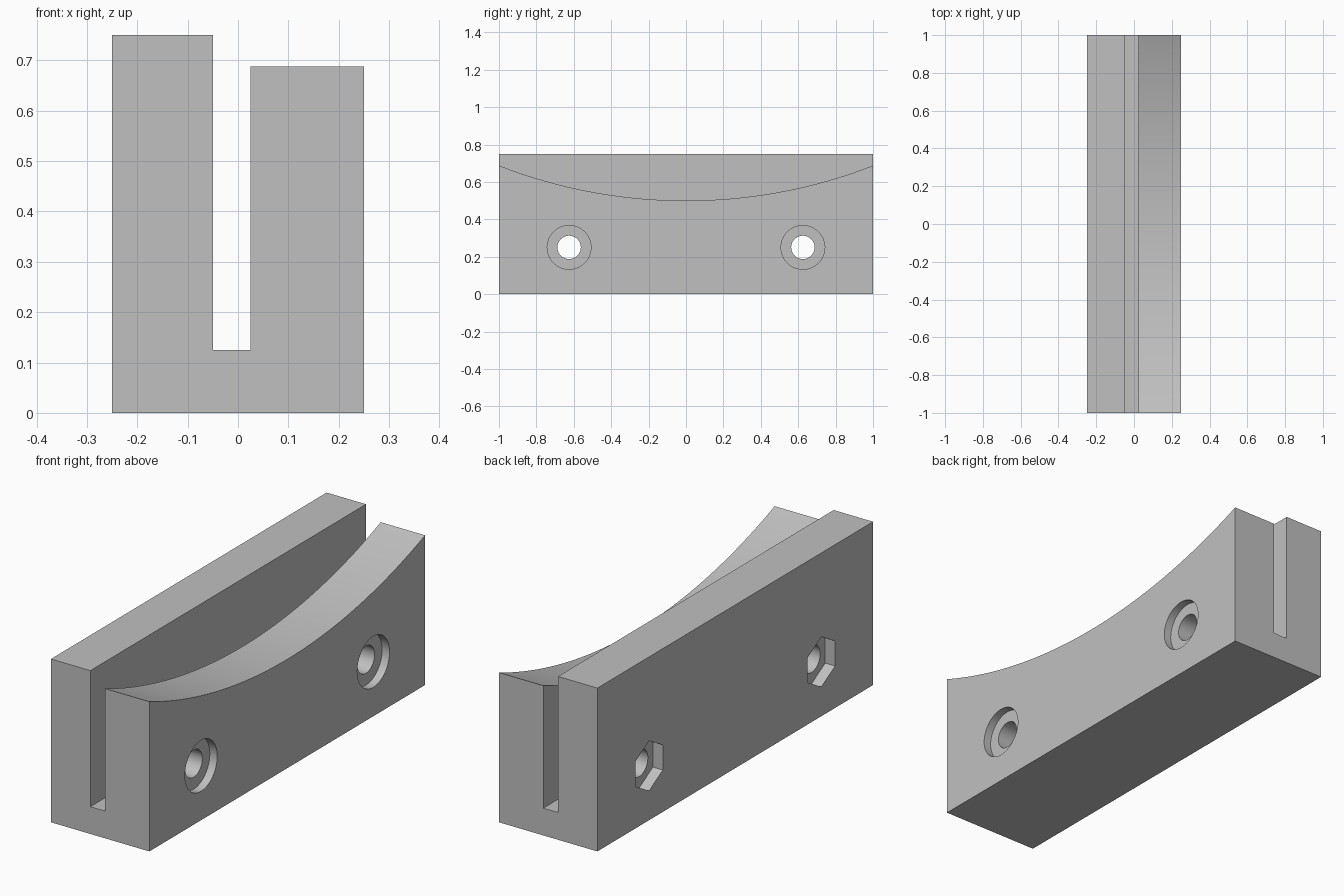
import bpy
import bmesh
import math
from mathutils import Matrix

cube = bpy.data.objects.get("Cube")
if cube:
    bpy.data.objects.remove(cube, do_unlink=True)

grey = bpy.data.materials.new("plain grey")
grey.use_nodes = True
colour = (0.53, 0.53, 0.53, 1)
grey.diffuse_color = colour
grey.node_tree.nodes["Principled BSDF"].inputs["Base Color"].default_value = colour


def add_object(name, bm):
    bmesh.ops.recalc_face_normals(bm, faces=bm.faces)
    mesh = bpy.data.meshes.new(name)
    bm.to_mesh(mesh)
    bm.free()
    mesh.materials.append(grey)
    obj = bpy.data.objects.new(name, mesh)
    bpy.context.collection.objects.link(obj)
    return obj


def cutter(name, radius, x0, x1, y, z, sides):
    """Prism lying along x, with a corner pointing up."""
    bm = bmesh.new()
    bmesh.ops.create_cone(bm, cap_ends=True, segments=sides,
                          radius1=radius, radius2=radius, depth=x1 - x0)
    bmesh.ops.rotate(bm, verts=bm.verts, matrix=Matrix.Rotation(math.pi / 2, 3, "Y"))
    # Put a corner of the polygon at the top
    top = max(bm.verts, key=lambda v: v.co.z)
    turn = math.atan2(top.co.y, top.co.z)
    bmesh.ops.rotate(bm, verts=bm.verts, matrix=Matrix.Rotation(turn, 3, "X"))
    bmesh.ops.translate(bm, verts=bm.verts, vec=((x0 + x1) / 2, y, z))
    obj = add_object(name, bm)
    obj.hide_render = True
    return obj


# Slotted block: U-shaped section run along y
section = [(-0.25, 0), (0.25, 0), (0.25, 0.75), (0.025, 0.75),
           (0.025, 0.125), (-0.05, 0.125), (-0.05, 0.75), (-0.25, 0.75)]
bm = bmesh.new()
face = bm.faces.new([bm.verts.new((x, -1, z)) for x, z in section])
swept = bmesh.ops.extrude_face_region(bm, geom=[face])["geom"]
bmesh.ops.translate(bm, vec=(0, 2, 0),
                    verts=[v for v in swept if isinstance(v, bmesh.types.BMVert)])
body = add_object("slotted_block", bm)

# Hollow arc along the top of one wall
sag = 0.1875
arc_radius = (1 + sag ** 2) / (2 * sag)
cutters = [cutter("arc_cutter", arc_radius, 0, 0.4, 0, 0.5 + arc_radius, 360)]

# Bolt holes with a round counterbore on one side and a nut pocket on the other
for y in (-0.625, 0.625):
    cutters += [cutter("bolt_hole_cutter", 0.0625, -0.4, 0.4, y, 0.25, 48),
                cutter("counterbore_cutter", 0.117, 0.2125, 0.4, y, 0.25, 64),
                cutter("nut_pocket_cutter", 0.115, -0.4, -0.2, y, 0.25, 6)]

# Apply the cuts, then remove the cutters
bpy.context.view_layer.objects.active = body
for tool in cutters:
    cut = body.modifiers.new(tool.name, "BOOLEAN")
    cut.operation = "DIFFERENCE"
    cut.solver = "EXACT"
    cut.object = tool
    bpy.ops.object.modifier_apply(modifier=cut.name)
    bpy.data.objects.remove(tool, do_unlink=True)

bpy.ops.object.select_all(action="DESELECT")
body.select_set(True)
bpy.ops.object.shade_smooth_by_angle(angle=math.radians(30))
